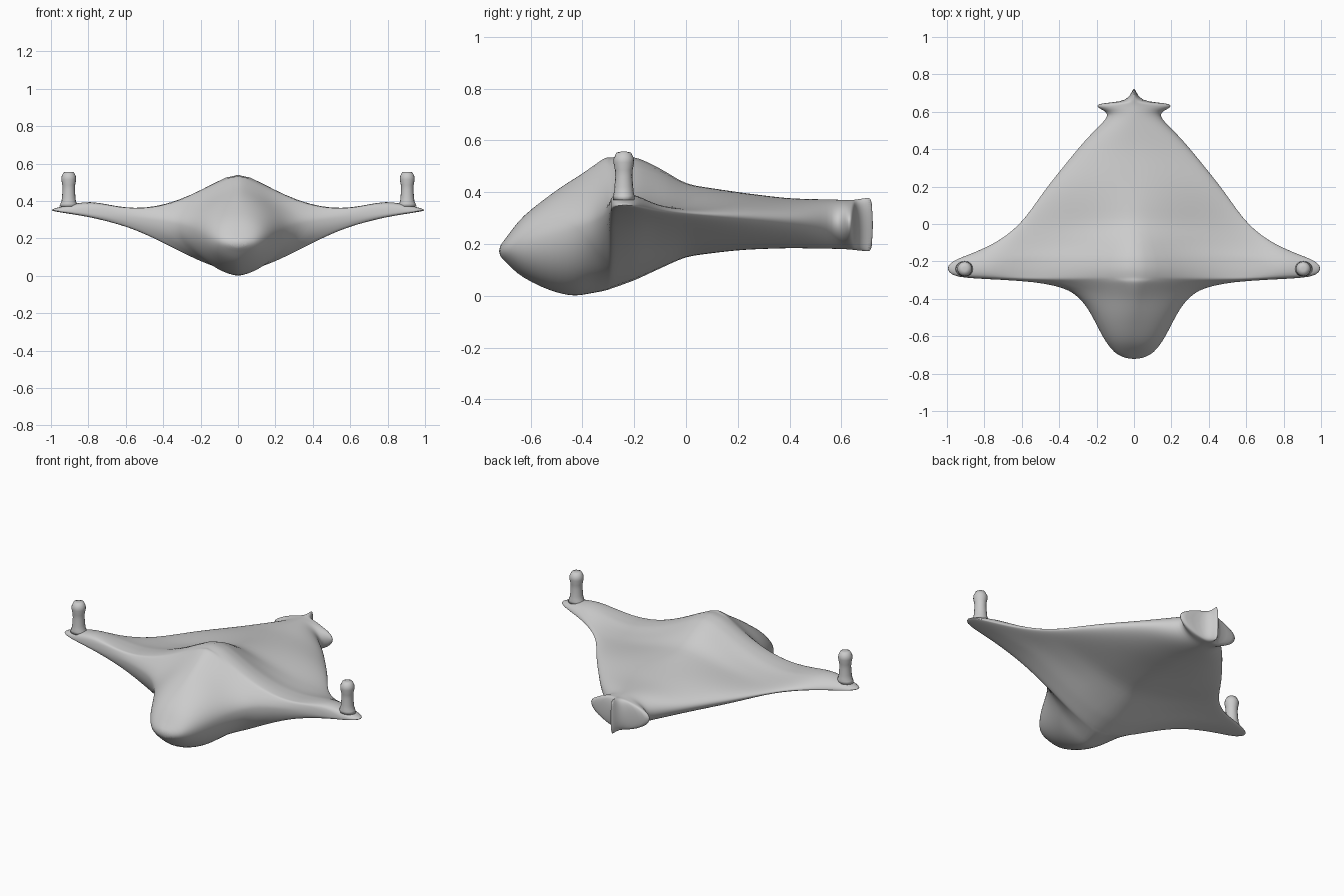
import bpy, bmesh, math

if "Cube" in bpy.data.objects:
    bpy.data.objects.remove(bpy.data.objects["Cube"])


def interp(x, table):
    """Linear lookup in a list of (x, value) pairs."""
    if x <= table[0][0]:
        return table[0][1]
    for (a, p), (b, q) in zip(table, table[1:]):
        if x <= b:
            return p + (q - p) * (x - a) / (b - a)
    return table[-1][1]


def finish(bm, name, levels=0):
    bmesh.ops.recalc_face_normals(bm, faces=bm.faces)
    for f in bm.faces:
        f.smooth = True
    me = bpy.data.meshes.new(name)
    bm.to_mesh(me)
    bm.free()
    ob = bpy.data.objects.new(name, me)
    bpy.context.collection.objects.link(ob)
    if levels:
        m = ob.modifiers.new("Smooth", 'SUBSURF')
        m.levels = m.render_levels = levels
    return ob


def skin(rings, name, levels=0):
    bm = bmesh.new()
    loops = [[bm.verts.new(p) for p in r] for r in rings]
    n = len(loops[0])
    for a, b in zip(loops, loops[1:]):
        for i in range(n):
            j = (i + 1) % n
            bm.faces.new((a[i], a[j], b[j], b[i]))
    bm.faces.new(loops[0])
    bm.faces.new(loops[-1])
    return finish(bm, name, levels)


# Hull profiles: centre-line top, bottom, side-edge height, ridge sharpness
TOP = [(-.72, .19), (-.70, .215), (-.64, .30), (-.5, .41), (-.4, .475), (-.31, .545),
       (-.25, .567), (-.18, .55), (-.1, .505), (0, .435), (.2, .40), (.4, .375), (.64, .37), (.72, .38)]
BOT = [(-.72, .155), (-.70, .135), (-.65, .08), (-.52, .012), (-.43, -.004), (-.28, .02),
       (-.2, .05), (-.1, .10), (0, .148), (.2, .175), (.4, .183), (.6, .18), (.72, .17)]
EDGE = [(-.72, .17), (-.5, .22), (-.3, .27), (0, .27), (.72, .27)]
SHARP = [(-.7, 0), (-.55, .25), (-.4, .8), (-.3, 1), (-.1, 1), (.2, .35), (.55, .3), (.63, .9), (.72, 0)]

# Spanwise thickness falloff above and below the edge
HUMP_T = [(0, 1), (.1, .80), (.2, .59), (.3, .41), (.4, .28), (.5, .20), (.6, .19),
          (.7, .27), (.8, .37), (.9, .31), (1, .2)]
HUMP_B = [(0, 1), (.1, .95), (.2, .87), (.3, .71), (.4, .55), (.5, .40), (.6, .27), (.8, .13), (1, .08)]

# Plan outline: (y, half width), nose to tail fin
PLAN = [(-.722, .03), (-.70, .09), (-.67, .12), (-.63, .152), (-.56, .19), (-.49, .225),
        (-.43, .262), (-.39, .30), (-.355, .345), (-.33, .42), (-.31, .53), (-.298, .70),
        (-.29, .90), (-.275, .98), (-.24, 1.006), (-.205, .985), (-.18, .93), (-.15, .85),
        (-.11, .76), (-.06, .68), (0, .612), (.07, .555), (.15, .50), (.23, .44), (.31, .375),
        (.39, .31), (.46, .25), (.52, .19), (.565, .145), (.595, .14), (.615, .18),
        (.632, .205), (.646, .18), (.653, .07), (.675, .03), (.70, .015), (.722, .004)]
N = 48
rings = []
for y, w in PLAN:
    ring = []
    for i in range(N):
        a = 2 * math.pi * i / N
        x, r = w * math.cos(a), math.sin(a)
        e = interp(y, EDGE)
        up = r > 0
        h = interp(abs(x), HUMP_T if up else HUMP_B) ** interp(y, SHARP)
        c = interp(y, TOP if up else BOT) - e
        ring.append((x, y, e + .08 * abs(x) + c * h * abs(r)))
    rings.append(ring)
skin(rings, "hull", 1)

# Wing tip posts
POST = [(.05, .37), (.044, .386), (.038, .40), (.036, .42), (.033, .46), (.034, .485),
        (.040, .515), (.039, .53), (.028, .553), (.012, .556)]
for side, label in ((-1, "left"), (1, "right")):
    skin([[(side * .905 + r * math.cos(k * math.pi / 8), -.24 + min(r, .041) * math.sin(k * math.pi / 8), z)
           for k in range(16)] for r, z in POST], "wing_post_" + label)
